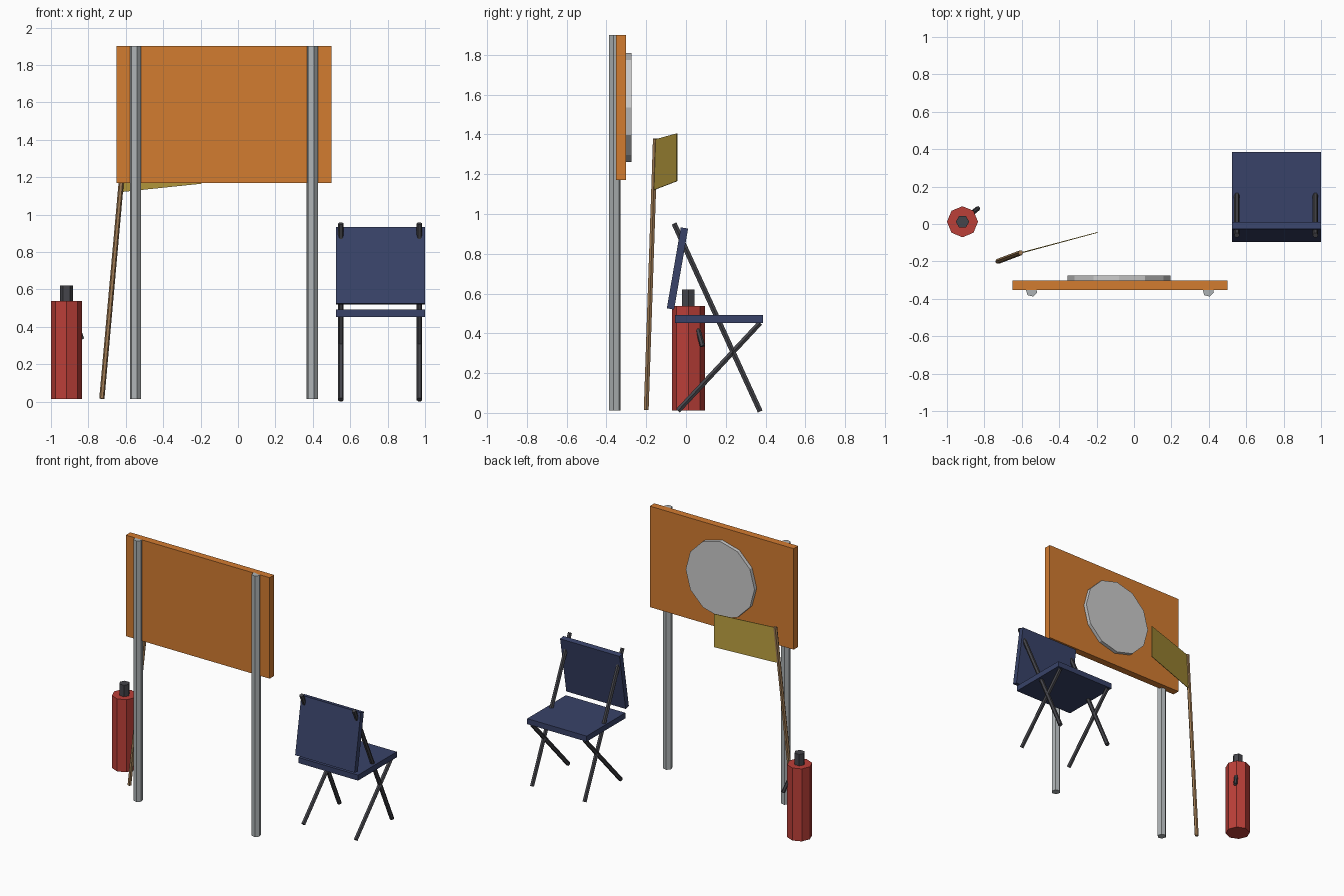
import bpy, bmesh, math
from mathutils import Vector, Matrix

if "Cube" in bpy.data.objects:
    bpy.data.objects.remove(bpy.data.objects["Cube"])

def material(name, rgb):
    m = bpy.data.materials.new(name)
    m.diffuse_color = (*rgb, 1)
    m.use_nodes = True
    m.node_tree.nodes["Principled BSDF"].inputs["Base Color"].default_value = m.diffuse_color
    return m

ORANGE = material("orange", (0.65, 0.2, 0.03))
NAVY = material("navy", (0.04, 0.055, 0.14))
RED = material("red", (0.5, 0.05, 0.04))
DARK = material("dark", (0.06, 0.06, 0.07))
WOOD = material("wood", (0.35, 0.2, 0.09))
YELLOW = material("yellow", (0.5, 0.35, 0.05))
STEEL = material("steel", (0.42, 0.45, 0.46))
PALE = material("pale", (0.7, 0.7, 0.67))

def finish(name, bm, mat):
    bmesh.ops.recalc_face_normals(bm, faces=bm.faces[:])
    me = bpy.data.meshes.new(name)
    bm.to_mesh(me)
    bm.free()
    me.materials.append(mat)
    ob = bpy.data.objects.new(name, me)
    bpy.context.collection.objects.link(ob)
    return ob

def box(name, centre, size, mat, tilt_x=0.0):
    bm = bmesh.new()
    bmesh.ops.create_cube(bm, size=1)
    M = Matrix.Translation(centre) @ Matrix.Rotation(tilt_x, 4, 'X') @ Matrix.Diagonal((*size, 1))
    bmesh.ops.transform(bm, matrix=M, verts=bm.verts[:])
    return finish(name, bm, mat)

def rod(name, a, b, radius, sides, mat, spin=0.0, radius_end=None):
    """Prism from a to b; spin sets the angle of the first corner."""
    a, b = Vector(a), Vector(b)
    d = b - a
    bm = bmesh.new()
    ring = lambda r, z: [bm.verts.new((r * math.cos(spin + math.tau * i / sides),
                                       r * math.sin(spin + math.tau * i / sides), z))
                         for i in range(sides)]
    lo, hi = ring(radius, 0), ring(radius_end or radius, d.length)
    for i in range(sides):
        j = (i + 1) % sides
        bm.faces.new((lo[i], lo[j], hi[j], hi[i]))
    bm.faces.new(lo[::-1])
    bm.faces.new(hi)
    turn = Vector((0, 0, 1)).rotation_difference(d).to_matrix().to_4x4()
    bmesh.ops.transform(bm, matrix=Matrix.Translation(a) @ turn, verts=bm.verts[:])
    return finish(name, bm, mat)

# Sign board with twelve-sided disc on its back and two hexagonal posts
box("sign_board", (-0.075, -0.327, 1.535), (1.15, 0.052, 0.73), ORANGE)
rod("sign_disc", (-0.08, -0.305, 1.535), (-0.08, -0.275, 1.535), 0.275, 12, PALE)
for side, x in (("left", -0.548), ("right", 0.397)):
    rod(side + "_post", (x, -0.358, 0.013), (x, -0.358, 1.9), 0.031, 6, STEEL, math.radians(-14))

# Extinguisher: octagonal body, hexagonal cap, small slanted nozzle
rod("extinguisher_body", (-0.917, 0.012, 0.013), (-0.917, 0.012, 0.537), 0.083, 8, RED)
rod("extinguisher_cap", (-0.917, 0.012, 0.53), (-0.917, 0.012, 0.62), 0.036, 6, DARK)
rod("extinguisher_nozzle", (-0.863, 0.06, 0.42), (-0.835, 0.083, 0.335), 0.013, 6, DARK)

# Leaning flag pole and thin flag
rod("flag_pole", (-0.728, -0.2, 0.015), (-0.606, -0.154, 1.378), 0.014, 6, WOOD)
bm = bmesh.new()
bm.faces.new([bm.verts.new(p) for p in ((-0.607, -0.154, 1.375), (-0.628, -0.162, 1.12),
                                        (-0.195, -0.045, 1.165), (-0.195, -0.045, 1.405))])
flag = finish("flag", bm, YELLOW)
solid = flag.modifiers.new("thickness", 'SOLIDIFY')
solid.thickness = 0.004
solid.offset = 0

# Folding chair: seat, tilted backrest, crossed leg rods on each side
box("chair_seat", (0.762, 0.165, 0.473), (0.475, 0.442, 0.04), NAVY)
box("chair_backrest", (0.762, -0.043, 0.726), (0.475, 0.037, 0.413), NAVY, math.radians(-9.8))
for side, x in (("left", 0.55), ("right", 0.97)):
    rod(side + "_long_leg", (x, 0.373, 0.007), (x, -0.06, 0.952), 0.015, 6, DARK)
    rod(side + "_short_leg", (x, -0.04, 0.011), (x, 0.372, 0.452), 0.015, 6, DARK)
